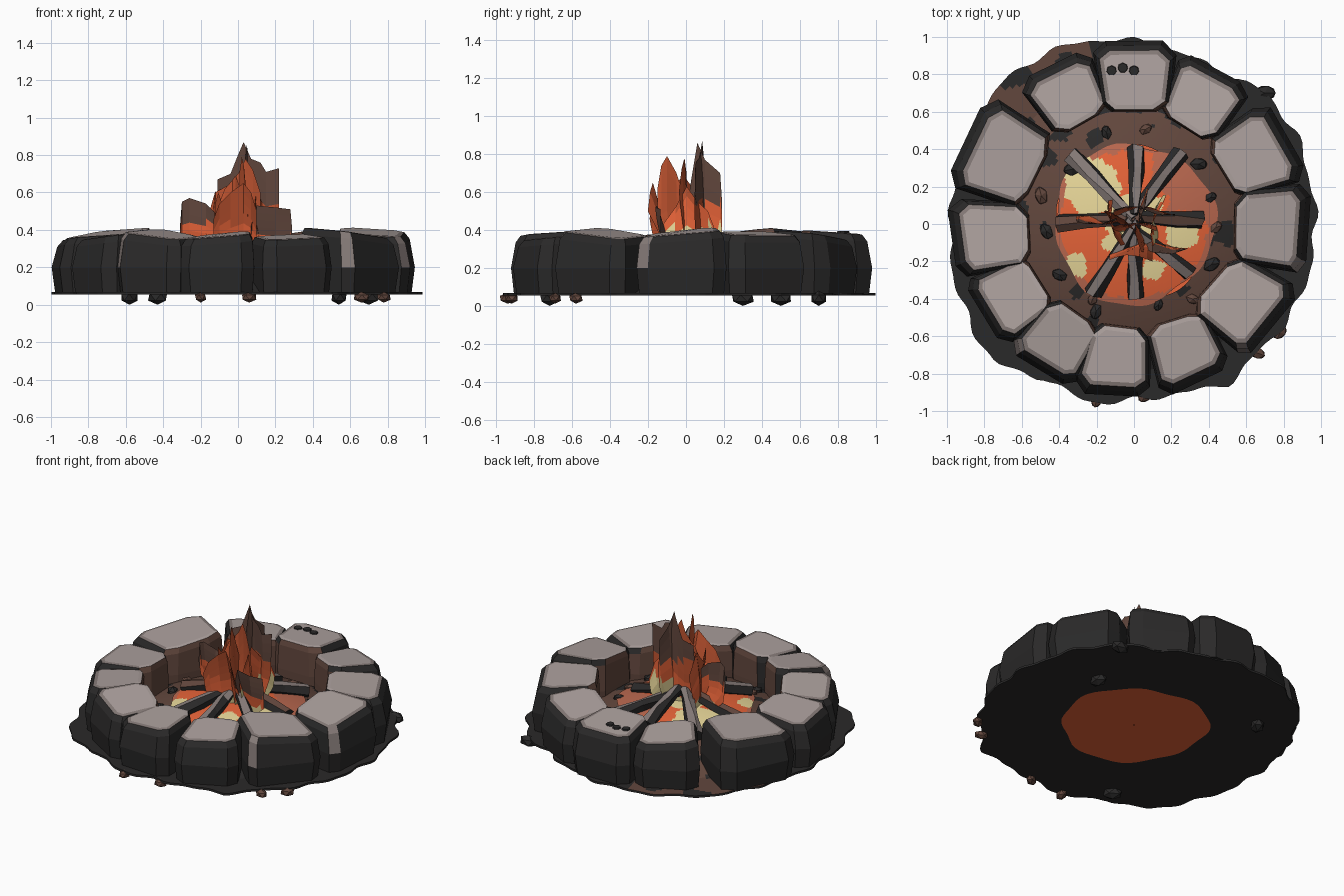
import bpy, bmesh, math, random
from math import sin, cos, pi, radians
from mathutils import Vector, Matrix, noise

random.seed(4)
if "Cube" in bpy.data.objects:
    bpy.data.objects.remove(bpy.data.objects["Cube"])


def material(name, *rgb):
    lin = [((c / 255 + 0.055) / 1.055) ** 2.4 for c in rgb]
    m = bpy.data.materials.new(name)
    m.use_nodes = True
    m.diffuse_color = (*lin, 1)
    bsdf = m.node_tree.nodes["Principled BSDF"]
    bsdf.inputs["Base Color"].default_value = (*lin, 1)
    bsdf.inputs["Roughness"].default_value = 0.9
    return m


MATS = [material("soot black", 42, 41, 41), material("pale stone", 174, 162, 159),
        material("grey stone", 134, 123, 120), material("earth brown", 98, 71, 61),
        material("ember orange", 230, 99, 56), material("flame red", 192, 84, 48),
        material("dull ember", 186, 104, 79), material("hot cream", 232, 215, 153)]
BLACK, PALE, GREY, BROWN, ORANGE, RED, DULL, CREAM = range(len(MATS))


def finish(bm, name, rule=None):
    """Turn a bmesh into an object, colouring each face by the rule."""
    bm.normal_update()
    if rule:
        for f in bm.faces:
            f.material_index = rule(f)
    me = bpy.data.meshes.new(name)
    bm.to_mesh(me)
    bm.free()
    for m in MATS:
        me.materials.append(m)
    ob = bpy.data.objects.new(name, me)
    bpy.context.collection.objects.link(ob)


def floor(r):
    """Height of the ash mound inside the ring."""
    return 0.068 + 0.19 * max(0, 1 - (r / 0.78) ** 2)


def polar_grid(bm, radius, rings, segs, height):
    """Quads between rings; radius(t, angle) gives each ring's outline."""
    grid = []
    for i in range(rings + 1):
        ring = []
        for j in range(segs):
            a = 2 * pi * j / segs
            r = radius(i / rings, a)
            ring.append(bm.verts.new((r * cos(a), r * sin(a), height(r))))
        grid.append(ring)
    for low, high in zip(grid, grid[1:]):
        for j in range(segs):
            k = (j + 1) % segs
            bm.faces.new((low[j], high[j], high[k], low[k]))


# Ground: ragged ring, rim radius every 15 degrees, mounded inside the stones
RIM = [.97, .97, .99, .99, .93, .95, .98, 1.01, 1.03, 1.03, .99, .98, .98, 1,
       1.02, 1.05, .95, .98, .94, .93, .99, .95, .97, .97]


def ground_radius(t, a):
    p = a / (2 * pi) * len(RIM)
    i = int(p) % len(RIM)
    rim = RIM[i] + (RIM[(i + 1) % len(RIM)] - RIM[i]) * (p % 1)
    rim += 0.012 * sin(a * 17) + 0.008 * sin(a * 29)
    hole = 0.41 + 0.015 * sin(a * 5)
    return hole + (rim - hole) * t


def ground_colour(f):
    c = f.calc_center_median()
    if f.normal.z < 0.5:
        return BLACK
    r, a = c.xy.length, math.degrees(math.atan2(c.y, c.x))
    n = noise.noise(Vector((c.x, c.y, 0)) * 7)
    if r > 0.66:
        return BROWN if 105 < a < 165 and n > -0.1 else BLACK
    return BLACK if n > 0.33 or r > 0.62 + 0.1 * n else BROWN


bm = bmesh.new()
polar_grid(bm, ground_radius, 30, 180, floor)
low = bmesh.ops.duplicate(bm, geom=bm.verts[:] + bm.edges[:] + bm.faces[:])["geom"]
low_faces = [g for g in low if isinstance(g, bmesh.types.BMFace)]
bmesh.ops.reverse_faces(bm, faces=low_faces)
for v in {v for f in low_faces for v in f.verts}:
    v.co.z = 0.054
rim_edges = [e for e in bm.edges if e.is_boundary and e.verts[0].co.xy.length > 0.7]
bmesh.ops.bridge_loops(bm, edges=rim_edges)
finish(bm, "ground", ground_colour)

# Ember bed: cream patches edged with orange, over a plain underside
HOT = [(-.22, .2, .15), (-.03, .03, .13), (-.31, -.22, .07), (.1, -.24, .06),
       (.25, -.05, .09), (.08, .1, .07), (-.1, -.1, .06)]


def ember_colour(f):
    c = f.calc_center_median()
    n = 0.03 * noise.noise(Vector((c.x, c.y, 0)) * 14)
    gap = min(math.hypot(c.x - x, c.y - y) - r for x, y, r in HOT) + n
    if gap < 0:
        return CREAM
    r = c.xy.length + n
    if r > 0.395 or (c.x > 0.1 and c.y > 0.04 and gap > 0.035):
        return DULL
    return ORANGE


def ember_radius(t, a):
    return 0.004 + t * (0.425 + 0.015 * sin(a * 3 + 1) + 0.01 * sin(a * 8))


bm = bmesh.new()
polar_grid(bm, ember_radius, 30, 140, lambda r: floor(r) + 0.006)
finish(bm, "ember_bed", ember_colour)
bm = bmesh.new()
polar_grid(bm, lambda t, a: ember_radius(t, a) * 1.06, 1, 60, lambda r: 0.052)
finish(bm, "ember_underside", lambda f: ORANGE)


# Stones: chamfered wedges, sooty outside, fire-browned inside, pale on top
def stone(i, deg, r_in, r_out, width, top):
    a = radians(deg)
    out, side = Vector((cos(a), sin(a), 0)), Vector((-sin(a), cos(a), 0))
    mid, depth = (r_in + r_out) / 2, (r_out - r_in) / 2
    tilt = 0.022 * sin((i - 1) * 2.2)
    outline = [(-1, -.6), (-.75, -1), (.7, -1), (1, -.7), (1, .7), (.7, 1), (-.75, 1), (-1, .6)]
    outline = [(u + random.uniform(-.07, .07), v + random.uniform(-.07, .07)) for u, v in outline]
    bm = bmesh.new()
    rings = []
    for z, outer, inner, wide in ((.06, .97, 1, .98), (.2, 1.06, 1.02, 1.04),
                                  (top - .035, .92, 1, .98), (top, .78, .95, .88)):
        ring = []
        for u, v in outline:
            w = width / 2 * (1 + 0.12 * u) * wide
            p = out * (mid + depth * u * (outer if u > 0 else inner)) + side * (w * v)
            lift = tilt * v - 0.01 * u if z > 0.3 else 0
            ring.append(bm.verts.new(p + Vector((0, 0, z + lift))))
        rings.append(ring)
    worn = []
    for lo, hi in zip(rings, rings[1:]):
        for j in range(8):
            k = (j + 1) % 8
            f = bm.faces.new((lo[j], lo[k], hi[k], hi[j]))
            # Pale worn corner on a few stones
            if i in (6, 9, 10) and j == 2 and lo is not rings[0]:
                worn.append(f)
    bm.faces.new(rings[0][::-1])
    cap = bm.faces.new(rings[-1])
    bmesh.ops.recalc_face_normals(bm, faces=bm.faces[:])
    bmesh.ops.inset_region(bm, faces=[cap], thickness=0.024, depth=0.004)

    def rule(f):
        if f == cap or f in worn:
            return PALE if f == cap else GREY
        if f.normal.z > 0.85:
            return GREY if f.calc_center_median().dot(out) > mid - 0.06 else PALE
        return BROWN if f.normal.dot(out) < -0.75 else BLACK
    finish(bm, f"ring_stone_{i}", rule)


for i, spec in enumerate([(90, .61, .96, .40, .385), (117, .6, .94, .37, .37), (153, .57, .99, .47, .38),
                          (185, .57, .96, .37, .36), (211, .58, .94, .36, .365), (237, .57, .92, .38, .375),
                          (263, .56, .91, .36, .37), (292, .55, .9, .36, .36), (324, .52, .91, .43, .38),
                          (358, .54, .92, .43, .385), (30, .54, .92, .41, .38), (62, .58, .92, .37, .37)], 1):
    stone(i, *spec)


# Logs: tapered sticks leaning in to the middle of the fire
def log(i, foot, head, r):
    a, b = Vector((*foot, 0.22)), Vector((*head, 0.34 + 0.012 * (i % 3)))
    bm = bmesh.new()
    d = b - a
    bmesh.ops.create_cone(bm, cap_ends=True, segments=6, radius1=r, radius2=r * 0.6, depth=d.length)
    long_edges = [e for e in bm.edges if abs(e.verts[0].co.z - e.verts[1].co.z) > 0.1]
    bmesh.ops.subdivide_edges(bm, edges=long_edges, cuts=2)
    for v in bm.verts:
        v.co += Vector([random.uniform(-.008, .008) for _ in range(3)])
    bm.transform(Matrix.Translation((a + b) / 2) @ d.to_track_quat('Z', 'Y').to_matrix().to_4x4()
                 @ Matrix.Rotation(0.25, 4, 'Z'))
    shade = GREY if i % 4 else BROWN
    finish(bm, f"log_{i}", lambda f: shade if f.normal.z > 0.76 else BLACK)


for i, (foot, head) in enumerate([((.36, .02), (-.05, .04)), ((-.34, .37), (0, .03)), ((.01, .41), (0, .05)),
                                  ((.25, .39), (-.04, 0)), ((-.4, .01), (.04, .03)), ((-.22, -.37), (.02, .02)),
                                  ((.01, -.39), (0, -.05)), ((.3, -.26), (.02, -.04))]):
    log(i, foot, head, 0.05)


# Flames: curved upright sheets with ragged tops, cream below hot, brown above tip
def flame(name, turn, centre, tops, hot=0.3, tip=0.7, lean=0):
    bm = bmesh.new()
    rows, base = 8, 0.22
    grid = []
    for u, h in tops:
        col = []
        for t in (j / rows for j in range(rows + 1)):
            squeeze = 0.6 + 0.4 * min(1, t * 2.2)
            y = 0.025 * sin(u * 16 + t * 2) + lean * t
            col.append(bm.verts.new((u * squeeze, y, base + (h - base) * t)))
        grid.append(col)
    for a, b in zip(grid, grid[1:]):
        for j in range(rows):
            bm.faces.new((a[j], b[j], b[j + 1], a[j + 1]))
    bm.transform(Matrix.Translation((*centre, 0)) @ Matrix.Rotation(radians(turn), 4, 'Z'))

    def rule(f):
        z = f.calc_center_median().z
        if z > tip:
            return BROWN
        return CREAM if z < hot else ORANGE if z < hot + 0.12 else RED
    finish(bm, name, rule)


flame("flame_back", 0, (0, .07), [(-.11, .67), (-.04, .7), (0, .8), (.03, .87), (.07, .78), (.12, .76),
                                  (.15, .71), (.22, .73)], tip=.55)
flame("flame_front", 0, (0, -.1), [(-.13, .46), (-.1, .54), (-.04, .6), (.03, .65), (.07, .6),
                                   (.1, .5)], lean=-.09)
flame("flame_middle", 0, (0, -.02), [(-.11, .52), (-.07, .62), (0, .7), (.04, .78), (.08, .72), (.12, .6)], tip=.76)
flame("flame_near", -45, (-.03, -.03), [(-.16, .5), (-.13, .6), (-.05, .64), (0, .69), (.06, .62), (.12, .56)])
flame("flame_left_lick", 0, (0, .02), [(-.31, .42), (-.3, .55), (-.26, .57), (-.17, .54), (-.08, .45)], tip=.43)
flame("flame_right_lick", 0, (0, -.09), [(.07, .42), (.1, .53), (.2, .52), (.28, .51), (.29, .4)],
      tip=.36, lean=-.05)
flame("flame_cross", 90, (.03, 0), [(-.15, .62), (-.13, .74), (-.1, .79), (-.05, .7), (0, .55)], tip=.8)
flame("flame_cross_tall", 90, (.05, 0), [(.01, .55), (.03, .68), (.06, .86), (.1, .77), (.18, .7), (.19, .55)],
      hot=.42, tip=.52)
flame("flame_cross_low", 80, (.12, 0), [(-.13, .42), (-.06, .52), (0, .63), (.06, .55), (.12, .5), (.16, .4)],
      hot=.41)
flame("flame_cross_side", 105, (-.1, 0), [(-.12, .5), (-.06, .6), (0, .54), (.06, .62), (.13, .48)])


# Pebbles around the rim and coals inside the ring
def lump(name, x, y, z, r, colour):
    bm = bmesh.new()
    bmesh.ops.create_icosphere(bm, subdivisions=1, radius=r)
    bm.transform(Matrix.Translation((x, y, z)) @ Matrix.Rotation(x * 9, 4, 'Z') @ Matrix.Diagonal((1.3, .9, .8, 1)))
    finish(bm, name, lambda f: colour)


for i, (x, y, c) in enumerate([(.7, .7, BLACK), (.78, -.58, BROWN), (.66, -.69, BROWN), (-.2, -.94, BROWN),
                               (.06, -.92, BROWN), (-.43, -.72, BLACK), (-.58, .5, BLACK), (.54, .3, BLACK)]):
    lump(f"pebble_{i}", x, y, 0.04, 0.05 if c == BLACK else 0.036, c)
for i in range(14):
    a, r = i * 2 * pi / 14 + random.uniform(-.2, .2), random.uniform(.43, .52)
    lump(f"coal_{i}", r * cos(a), r * sin(a), floor(r), random.uniform(.025, .045), BROWN if i % 3 == 0 else BLACK)

# Char marks: thin plates on the back stone
for i, x in enumerate((-.12, -.06, 0)):
    bm = bmesh.new()
    bmesh.ops.create_cone(bm, cap_ends=True, segments=7, radius1=.028, radius2=.025, depth=.009)
    bm.transform(Matrix.Translation((x, .82 + .015 * (i % 2), .389)))
    finish(bm, f"char_mark_{i}", lambda f: BLACK)
